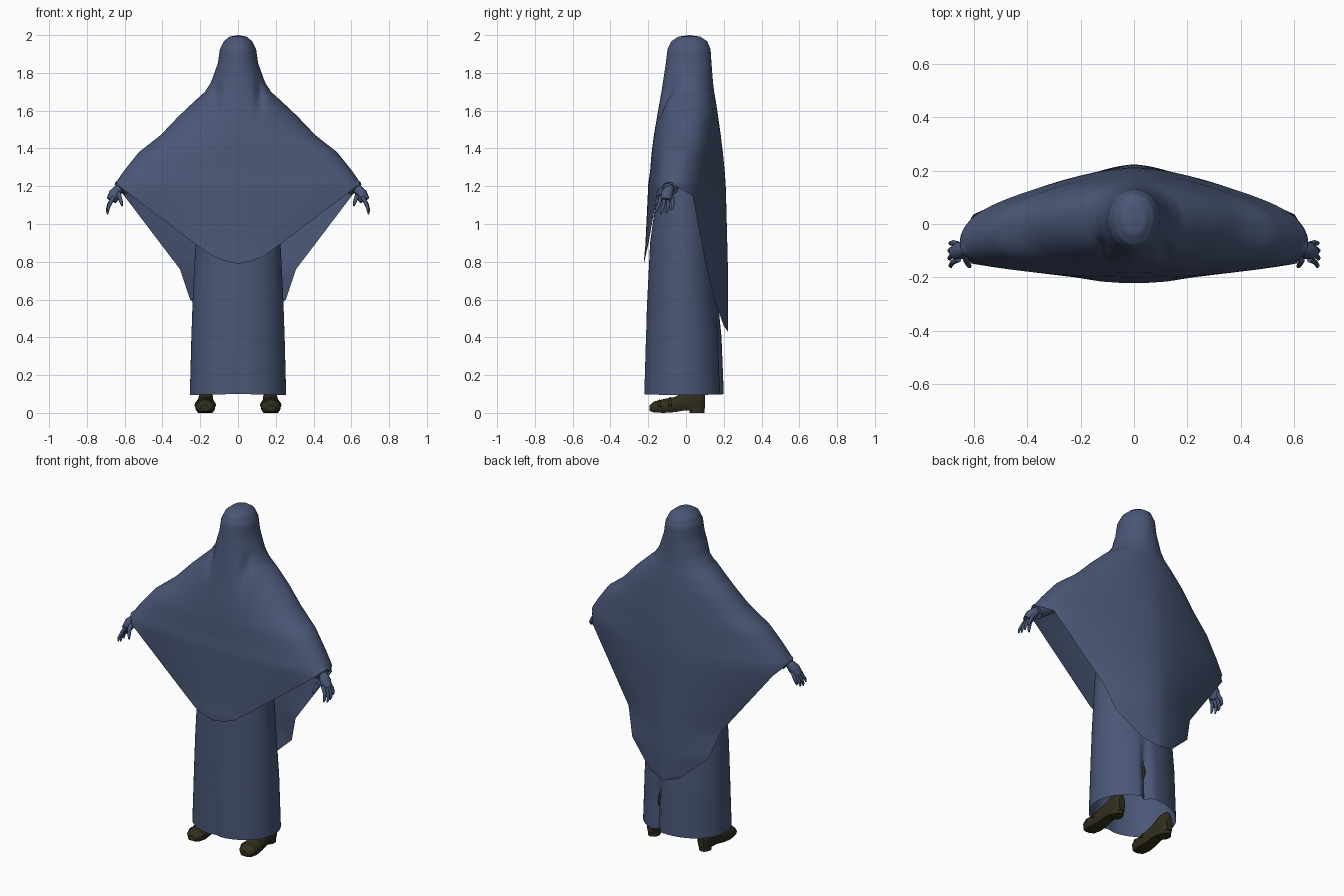
import bpy, bmesh, math
from mathutils import Vector

if "Cube" in bpy.data.objects:
    bpy.data.objects.remove(bpy.data.objects["Cube"])


def material(name, rgb):
    m = bpy.data.materials.new(name)
    m.use_nodes = True
    m.diffuse_color = (*rgb, 1)
    m.node_tree.nodes["Principled BSDF"].inputs["Base Color"].default_value = (*rgb, 1)
    return m


BLUE = material("slate blue cloth", (0.068, 0.094, 0.182))
DARK = material("dark olive leather", (0.03, 0.028, 0.012))


def finish(bm, name, mat, angle=50):
    bmesh.ops.remove_doubles(bm, verts=bm.verts, dist=0.0004)
    bmesh.ops.recalc_face_normals(bm, faces=bm.faces)
    me = bpy.data.meshes.new(name)
    bm.to_mesh(me)
    bm.free()
    me.materials.append(mat)
    ob = bpy.data.objects.new(name, me)
    bpy.context.collection.objects.link(ob)
    bpy.ops.object.select_all(action="DESELECT")
    ob.select_set(True)
    bpy.context.view_layer.objects.active = ob
    bpy.ops.object.shade_smooth_by_angle(angle=math.radians(angle))


def skin(bm, rows, closed=False, caps=False):
    """Bridge rows of points with quads."""
    vs = [[bm.verts.new(p) for p in r] for r in rows]
    n = len(rows[0])
    for a, b in zip(vs, vs[1:]):
        for i in range(n if closed else n - 1):
            j = (i + 1) % n
            bm.faces.new((a[i], a[j], b[j], b[i]))
    if caps:
        bm.faces.new(vs[0])
        bm.faces.new(vs[-1])


def tube(bm, pts, radii, sides=10):
    pts = [Vector(p) for p in pts]
    rows = []
    for i, (p, r) in enumerate(zip(pts, radii)):
        d = (pts[min(i + 1, len(pts) - 1)] - pts[max(i - 1, 0)]).normalized()
        a = d.cross(Vector((0, 1, 0) if abs(d.y) < 0.8 else (1, 0, 0))).normalized()
        b = d.cross(a)
        rows.append([p + r * (a * math.cos(t) + b * math.sin(t))
                     for t in (math.tau * k / sides for k in range(sides))])
    skin(bm, rows, True, True)


def lerp_keys(keys, steps):
    """Subdivide a list of key tuples."""
    out = []
    for a, b in zip(keys, keys[1:]):
        out += [[x + (y - x) * s / steps for x, y in zip(a, b)] for s in range(steps)]
    return out + [list(keys[-1])]


# Cloak: height, half width, seam y, front y, back y down to the wrists
upper = [(2.0, 0, .02, .02, .02), (1.992, .045, .02, -.04, .075),
         (1.967, .075, .02, -.078, .112), (1.925, .096, .02, -.098, .13),
         (1.85, .107, .02, -.107, .135), (1.75, .143, .02, -.122, .143),
         (1.7, .175, .025, -.13, .149), (1.655, .225, .03, -.138, .157),
         (1.57, .315, .02, -.153, .17), (1.47, .41, 0, -.17, .184),
         (1.38, .525, -.03, -.182, .195), (1.28, .605, -.055, -.19, .205),
         (1.21, .653, -.07, -.2, .21)]
# Free hems: height, half width, edge y, middle y
front_hem = [(1.185, .61, -.148, -.201), (.89, .22, -.2, -.215),
             (.825, .127, -.215, -.221), (.8, .06, -.22, -.222), (.79, 0, -.222, -.222)]
back_hem = [(1.15, .603, .035, .212), (.76, .307, .11, .222),
            (.6, .254, .15, .223), (.46, .1, .2, .222), (.43, 0, .222, .222)]
COLS = 56


def sheet_row(z, w, edge, mid, front, free):
    # Round around the head, broad and blunt at the wrists, open arc at the hem
    t = min(1, max(0, (1.62 - z) / .32))
    t = t * t * (3 - 2 * t)
    drop, bend = (.45, 2) if front else (.66, 1.5)
    row = []
    for i in range(COLS + 1):
        u = -math.cos(math.pi * i / COLS)
        x, a = u * w, min(1, abs(u))
        if free:
            g = 1 - a ** (2 if front else 1.6)
        else:
            g = (1 - t) * (1 - a * a) ** .5 + t * (1 - drop * a ** bend) * (1 - a ** 14) ** .5
        y = edge + (mid - edge) * g
        if front:  # soft folds where the hood meets the shoulders
            fade = math.exp(-((z - 1.68) / .09) ** 2)
            y += .022 * fade * math.exp(-((abs(x) - .115) / .022) ** 2)
        row.append((x, y, z))
    return row


bm = bmesh.new()
for front, hem in ((True, front_hem), (False, back_hem)):
    keys = [(k[0], k[1], k[2], k[3 if front else 4]) for k in upper]
    rows = [sheet_row(*k, front, False) for k in lerp_keys(keys, 4)]
    rows += [sheet_row(*k, front, True) for k in lerp_keys(hem, 5)]
    skin(bm, rows)
bmesh.ops.dissolve_degenerate(bm, edges=bm.edges, dist=.0003)
finish(bm, "cloak", BLUE, 70)

# Robe: height, half width, front y, back y
robe = [(.1, .255, -.226, .2), (.4, .247, -.215, .188), (.6, .24, -.205, .168),
        (.9, .225, -.19, .15), (1.2, .2, -.15, .12), (1.5, .15, -.1, .1)]
bm = bmesh.new()
rows = []
for z, w, f, b in lerp_keys(robe, 6):
    row = []
    drape = max(0, 1 - (z - .1) / .45)
    for k in range(96):
        c, s = math.cos(math.tau * k / 96), math.sin(math.tau * k / 96)
        x = w * c
        y = (f + b) / 2 + (b - f) / 2 * s
        if s > 0:  # narrow pleat behind
            y -= .03 * min(1, 2 * drape) * math.exp(-((x - .065) / .022) ** 2)
        else:  # shallow crease in front
            y += .012 * drape * math.exp(-(x / .03) ** 2)
        row.append((x, y, z - .005 * drape * abs(c)))
    rows.append(row)
skin(bm, rows, True)
finish(bm, "robe", BLUE, 60)

for side, label in ((1, "left"), (-1, "right")):
    # Sleeve under the cloak
    bm = bmesh.new()
    tube(bm, [(side * .14, 0, 1.5), (side * .4, -.03, 1.36), (side * .56, -.07, 1.235),
              (side * .625, -.085, 1.187)], [.08, .065, .045, .042], 16)
    finish(bm, label + "_sleeve", BLUE, 60)

    # Hand with palm, four fingers and thumb
    bm = bmesh.new()
    tube(bm, [(side * .6, -.08, 1.2), (side * .632, -.088, 1.185), (side * .652, -.1, 1.158),
              (side * .67, -.106, 1.125)], [.022, .025, .033, .028])
    for i in range(4):
        y = -.142 + i * .024
        out = .004 * (i - 1.5)
        length = (.066, .078, .072, .055)[i]
        tube(bm, [(side * .658, y * .8 - .02, 1.145),
                  (side * (.684 - abs(out)), y, 1.13 - length * .35),
                  (side * (.694 - abs(out)), y + out - .008, 1.13 - length * .75),
                  (side * (.692 - abs(out)), y + out - .014, 1.13 - length)],
             [.011, .01, .008, .004], 8)
    tube(bm, [(side * .635, -.1, 1.17), (side * .628, -.138, 1.145),
              (side * .618, -.156, 1.115), (side * .614, -.162, 1.095)],
         [.016, .012, .009, .004], 8)
    finish(bm, label + "_hand", BLUE, 60)

    # Shoe: y, half width, bottom, top
    bm = bmesh.new()
    shoe = [(-.193, .024, .01, .04), (-.17, .046, .003, .06), (-.12, .054, 0, .073),
            (-.06, .048, .004, .084), (-.01, .041, .013, .11), (.04, .038, .012, .14),
            (.085, .034, .012, .14), (.1, .02, .025, .12)]
    rows = []
    for y, w, lo, hi in lerp_keys(shoe, 2):
        ring = []
        for k in range(16):
            c, s = math.cos(math.tau * k / 16), math.sin(math.tau * k / 16)
            h = s if s > 0 else max(-.7, s) / .7
            ring.append((side * (.171 - .02 * y) + w * c, y, (lo + hi) / 2 + (hi - lo) / 2 * h))
        rows.append(ring)
    skin(bm, rows, True, True)
    # Heel block
    skin(bm, [[(side * .17 + .033 * c, .058 + .04 * s, z) for c, s in
               ((math.cos(math.tau * k / 14), math.sin(math.tau * k / 14)) for k in range(14))]
              for z in (0, .03)], True, True)
    # Straps over the foot
    for y, w, z in ((-.14, .05, .063), (-.085, .05, .076)):
        tube(bm, [(side * .173 + w * math.cos(t), y, .034 + (z - .034) * math.sin(t))
                  for t in (math.pi * k / 8 for k in range(9))], [.008] * 9, 8)
    finish(bm, label + "_shoe", DARK, 45)

# Thin cord and bead tucked into the pleat behind the robe
bm = bmesh.new()
tube(bm, [(.065, .147, .5), (.065, .158, .3)], [.002, .002], 6)
tube(bm, [(.065, .16, z) for z in (.31, .295, .27, .25, .24)], [.003, .007, .01, .007, .003], 8)
finish(bm, "hanging_cord", DARK)
